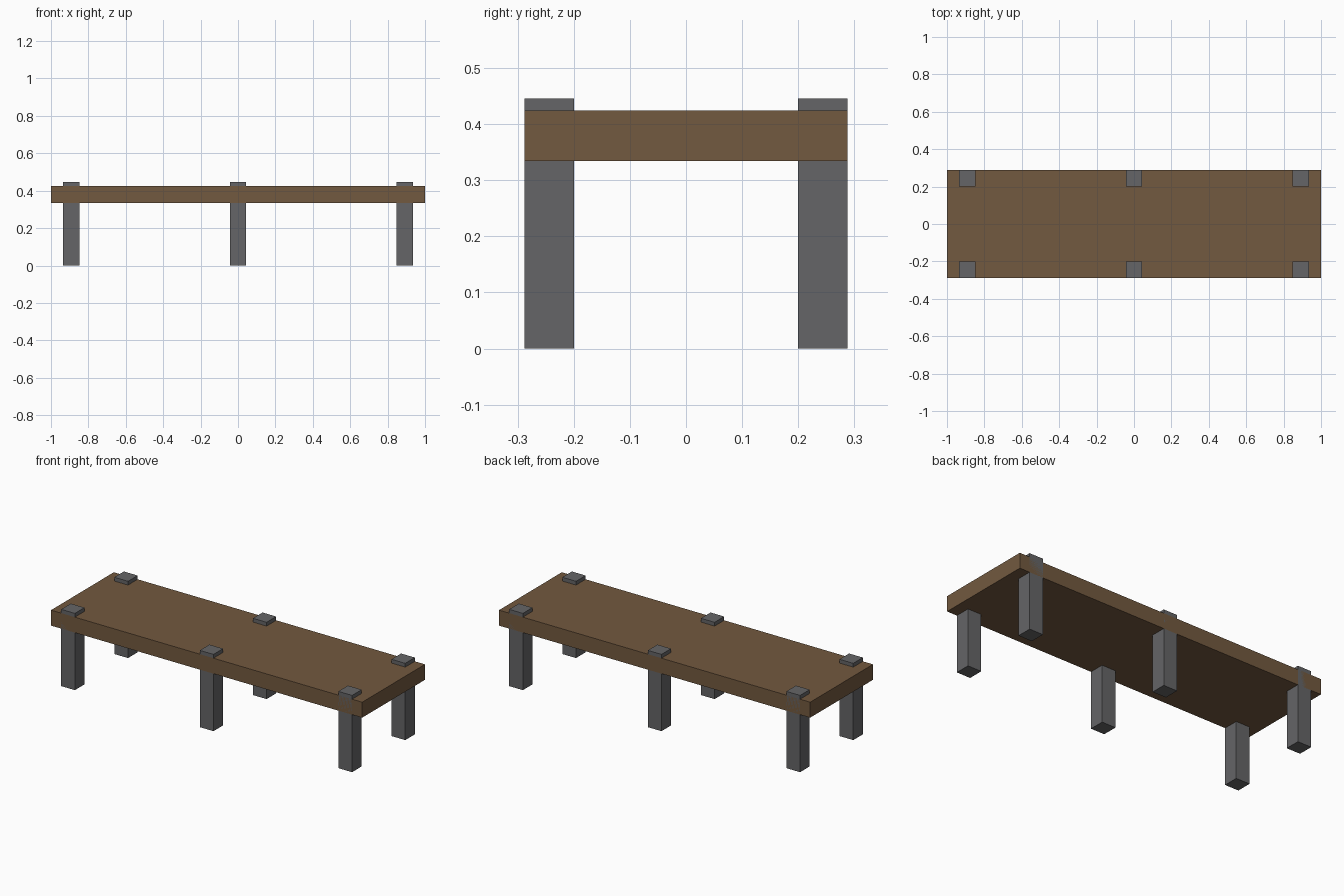
import bpy

if "Cube" in bpy.data.objects:
    bpy.data.objects.remove(bpy.data.objects["Cube"])


def material(name, color):
    mat = bpy.data.materials.new(name)
    mat.diffuse_color = (*color, 1)
    mat.use_nodes = True
    mat.node_tree.nodes["Principled BSDF"].inputs["Base Color"].default_value = mat.diffuse_color
    return mat


def box(name, low, high, mat):
    center = [(a + b) / 2 for a, b in zip(low, high)]
    bpy.ops.mesh.primitive_cube_add(size=1, location=center)
    obj = bpy.context.object
    obj.name = name
    obj.scale = [b - a for a, b in zip(low, high)]
    bpy.ops.object.transform_apply(location=False, rotation=False, scale=True)
    obj.data.materials.append(mat)
    return obj


wood = material("brown_wood", (0.17, 0.10, 0.05))
metal = material("dark_grey", (0.13, 0.13, 0.135))

HALF_DEPTH = 0.288
LEG = 0.088

# Thick plank top
box("table_top", (-1, -HALF_DEPTH, 0.334), (1, HALF_DEPTH, 0.424), wood)

# Six square legs, flush with the long edges and poking through the top
for x_name, x in (("left", -0.891), ("middle", 0), ("right", 0.891)):
    for y_name, side in (("front", -1), ("back", 1)):
        y = side * (HALF_DEPTH - LEG / 2)
        box(f"{y_name}_{x_name}_leg",
            (x - LEG / 2, y - LEG / 2, 0),
            (x + LEG / 2, y + LEG / 2, 0.446), metal)
